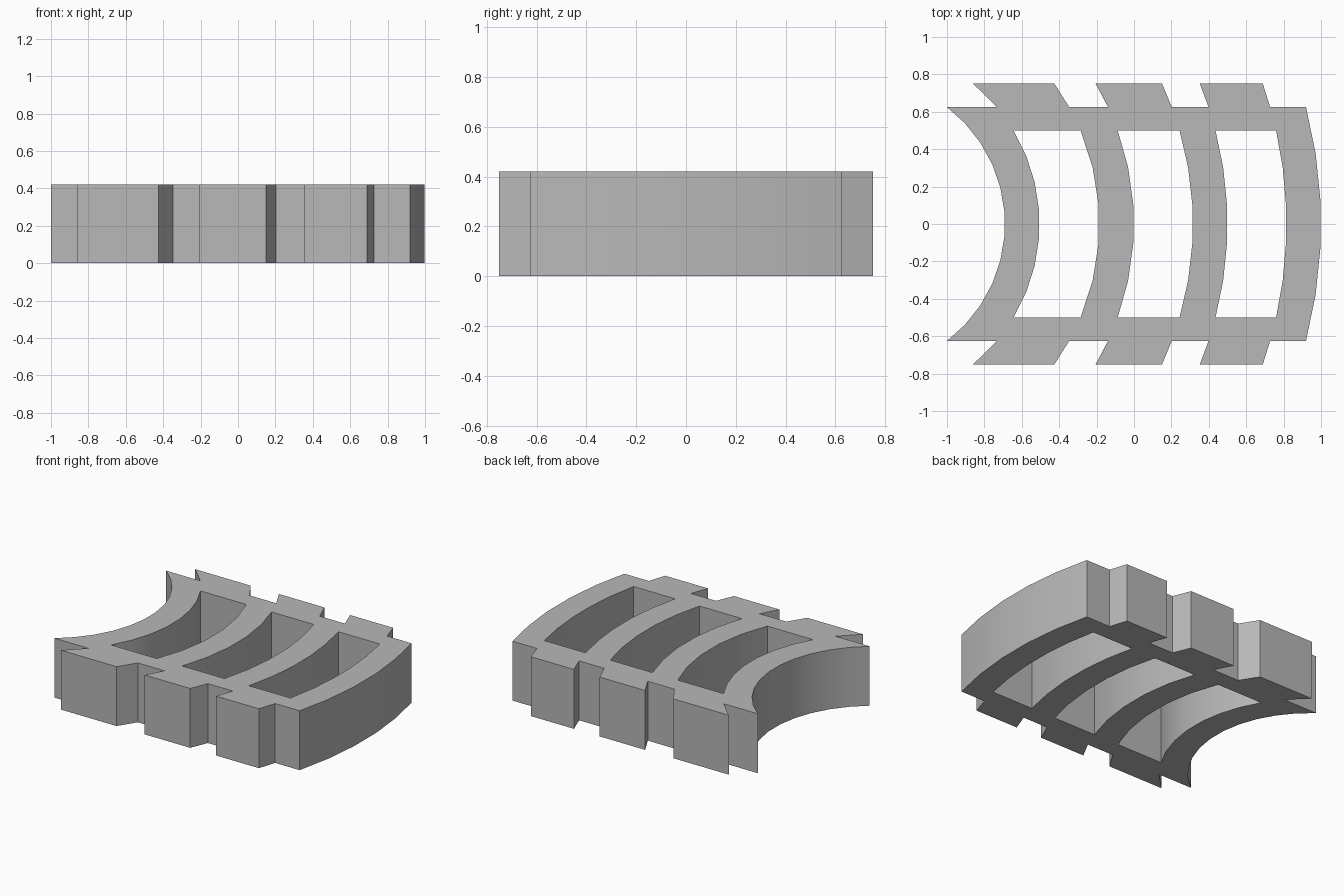
import bpy
import bmesh
from math import asin, sin, cos, sqrt

default = bpy.data.objects.get("Cube")
if default:
    bpy.data.objects.remove(default, do_unlink=True)

# All curved walls share one centre on the x axis
CENTRE_X = -1.475
HEIGHT = 0.42
INNER, RIB_END, TOOTH_END = 0.5, 0.625, 0.75   # half-widths along y
RADII = [0.785, 0.97, 1.29, 1.475, 1.79, 1.975, 2.29, 2.475]
HOLE_SEGMENTS = {0.97: 7}


def on_arc(radius, y):
    return (CENTRE_X + sqrt(radius ** 2 - y ** 2), y)


def arc(radius, half_width, segments):
    """Points along a curved wall from -half_width to +half_width."""
    half = asin(half_width / radius)
    angles = [half * (2 * i / segments - 1) for i in range(segments + 1)]
    return [(CENTRE_X + radius * cos(a), radius * sin(a)) for a in angles]


# Outer outline: curved ends joined by toothed sides
side = [on_arc(r, y)
        for i, r in enumerate(RADII[1:-1])
        for y in ((RIB_END, TOOTH_END) if i % 2 == 0 else (TOOTH_END, RIB_END))]
loops = [arc(RADII[-1], RIB_END, 5)
         + side[::-1]
         + arc(RADII[0], RIB_END, 11)[::-1]
         + [(x, -y) for x, y in side]]

# Three curved windows between the ribs
for left, right in zip(RADII[1:-1:2], RADII[2:-1:2]):
    loops.append(arc(right, INNER, 5)
                 + arc(left, INNER, HOLE_SEGMENTS.get(left, 5))[::-1])

# Fill the profile and extrude it upward
bm = bmesh.new()
edges = []
for loop in loops:
    verts = [bm.verts.new((x, y, 0)) for x, y in loop]
    edges += [bm.edges.new((a, b)) for a, b in zip(verts, verts[1:] + verts[:1])]
bmesh.ops.triangle_fill(bm, edges=edges, use_beauty=True)
result = bmesh.ops.extrude_face_region(bm, geom=bm.faces[:], use_keep_orig=True)
top = [g for g in result["geom"] if isinstance(g, bmesh.types.BMVert)]
bmesh.ops.translate(bm, verts=top, vec=(0, 0, HEIGHT))
bmesh.ops.recalc_face_normals(bm, faces=bm.faces[:])

mesh = bpy.data.meshes.new("ribbed_block")
bm.to_mesh(mesh)
bm.free()
block = bpy.data.objects.new("ribbed_block", mesh)
bpy.context.collection.objects.link(block)

# Plain grey material
grey = bpy.data.materials.new("plain_grey")
grey.use_nodes = True
colour = (0.48, 0.48, 0.48, 1)
grey.diffuse_color = colour
grey.node_tree.nodes["Principled BSDF"].inputs["Base Color"].default_value = colour
mesh.materials.append(grey)

# Smooth curved walls with crisp edges
bpy.ops.object.select_all(action="DESELECT")
block.select_set(True)
bpy.context.view_layer.objects.active = block
bpy.ops.object.shade_smooth_by_angle(angle=0.35)
